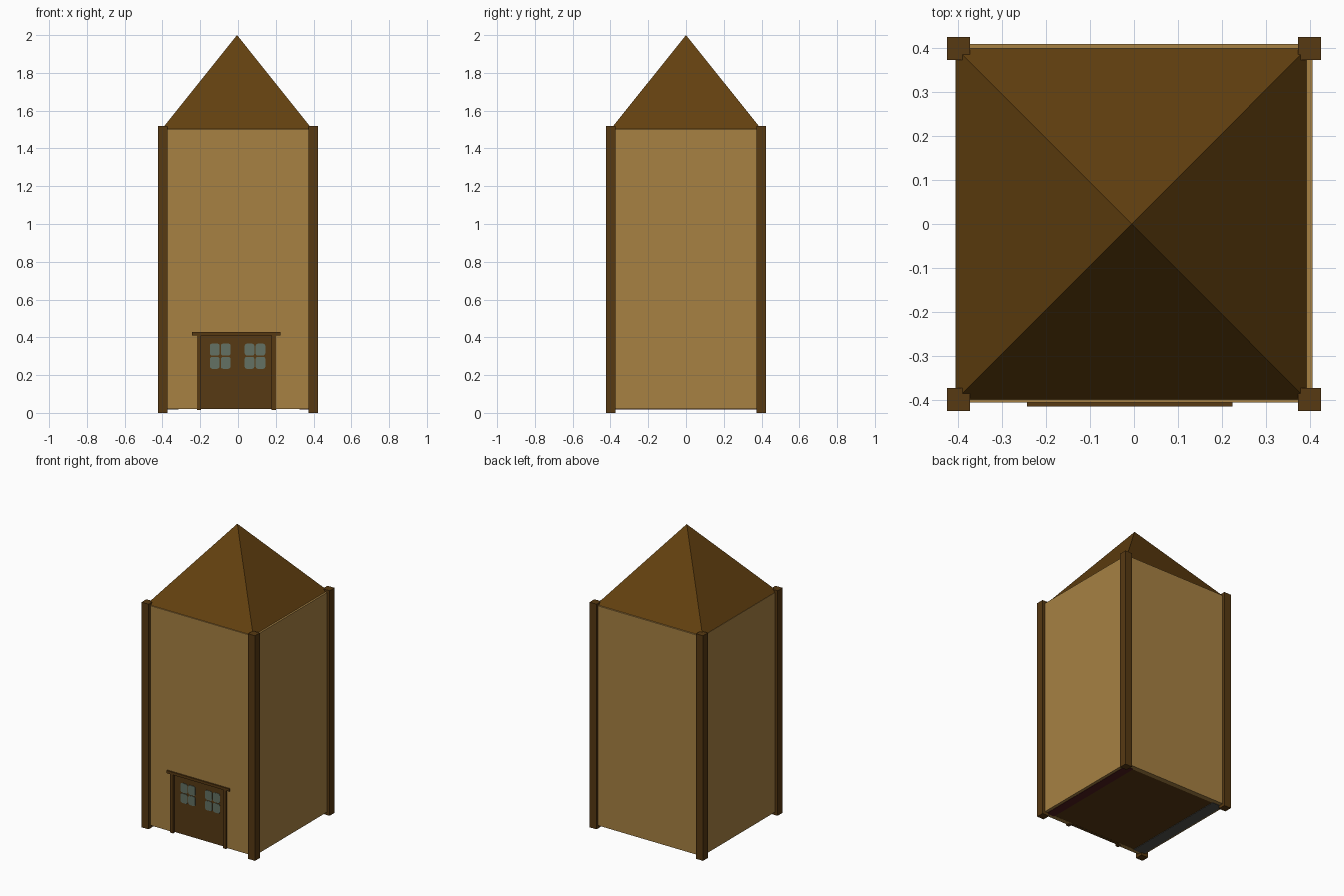
import bpy, math

if "Cube" in bpy.data.objects:
    bpy.data.objects.remove(bpy.data.objects["Cube"])


def material(name, r, g, b):
    m = bpy.data.materials.new(name)
    m.diffuse_color = (r, g, b, 1)
    m.use_nodes = True
    m.node_tree.nodes["Principled BSDF"].inputs["Base Color"].default_value = m.diffuse_color
    return m


PLASTER = material("tan plaster", 0.385, 0.218, 0.055)
TIMBER = material("dark timber", 0.095, 0.041, 0.006)
ROOF = material("roof brown", 0.125, 0.052, 0.005)
DOOR = material("door brown", 0.095, 0.042, 0.007)
GLASS = material("grey green glass", 0.125, 0.165, 0.125)
RED = material("dark red", 0.08, 0.012, 0.012)
STONE = material("grey stone", 0.085, 0.085, 0.075)


def mesh(name, verts, faces, mat):
    me = bpy.data.meshes.new(name)
    me.from_pydata(verts, [], faces)
    me.materials.append(mat)
    ob = bpy.data.objects.new(name, me)
    bpy.context.collection.objects.link(ob)
    return ob


def box(name, x0, x1, y0, y1, z0, z1, mat):
    v = [(x, y, z) for z in (z0, z1) for x, y in ((x0, y0), (x1, y0), (x1, y1), (x0, y1))]
    f = [(3, 2, 1, 0), (4, 5, 6, 7), (0, 1, 5, 4), (1, 2, 6, 5), (2, 3, 7, 6), (3, 0, 4, 7)]
    return mesh(name, v, f, mat)


def pane(name, x0, x1, z0, z1, y, thick, r, mat):
    """Thin upright plate with rounded corners, facing -y."""
    ring = []
    corners = ((x1 - r, z1 - r), (x0 + r, z1 - r), (x0 + r, z0 + r), (x1 - r, z0 + r))
    for i, (cx, cz) in enumerate(corners):
        for k in range(4):
            a = math.pi / 2 * (i + k / 3)
            ring.append((cx + r * math.cos(a), cz + r * math.sin(a)))
    n = len(ring)
    v = [(x, y, z) for x, z in ring] + [(x, y + thick, z) for x, z in ring]
    # Ring runs clockwise as seen from the back, so reverse it for the front
    f = [tuple(range(n))[::-1], tuple(range(n, 2 * n))]
    f += [(i, (i + 1) % n, n + (i + 1) % n, n + i) for i in range(n)]
    f[0], f[1] = f[0][::-1], f[1][::-1]
    f[2:] = [q[::-1] for q in f[2:]]
    return mesh(name, v, f, mat)


W, T = 0.405, 0.03      # wall half width and thickness
Z0, Z1 = 0.02, 1.503    # wall bottom and top
DL, DR, DT = -0.2, 0.18, 0.41  # doorway left, right, top

# Walls, with the front one split around the doorway
box("back_wall", -W, W, W - T, W + 0.003, Z0, Z1, PLASTER)
box("right_wall", W - T, W, -W + T, W - T, Z0, Z1, PLASTER)
box("left_wall", -W, -W + T, -W + T, W - T, Z0, Z1, PLASTER)
box("front_wall_upper", -W, W, -W, -W + T, DT, Z1, PLASTER)
box("front_wall_left", -W, DL, -W, -W + T, Z0, DT, PLASTER)
box("front_wall_right", DR, W, -W, -W + T, Z0, DT, PLASTER)

# Floor and the coloured strips along its sides
box("floor", -0.385, 0.385, -0.39, 0.39, 0.021, 0.04, TIMBER)
box("red_floor_strip", 0.325, 0.385, -0.38, 0.38, 0.018, 0.021, RED)
box("grey_floor_strip", -0.395, -0.315, -0.38, 0.38, 0.018, 0.021, STONE)

# Corner posts
for sx, side in ((-1, "left"), (1, "right")):
    for sy, end in ((-1, "front"), (1, "back")):
        cx, cy = 0.398 * sx, 0.398 * sy
        box(f"{end}_{side}_post", cx - 0.026, cx + 0.026, cy - 0.026, cy + 0.026, 0, 1.52, TIMBER)

# Pyramid roof
R = 0.398
mesh("roof", [(-R - 0.005, -R, 1.503), (R - 0.006, -R, 1.503), (R - 0.006, R, 1.503),
              (-R - 0.005, R, 1.503), (-0.005, 0, 2.0)],
     [(3, 2, 1, 0), (0, 1, 4), (1, 2, 4), (2, 3, 4), (3, 0, 4)], ROOF)

# Door with timber frame
box("door", DL, DR, -0.398, -0.378, Z0, DT, DOOR)
box("door_post_left", -0.218, -0.196, -0.412, -0.385, 0.015, DT, TIMBER)
box("door_post_right", 0.178, 0.2, -0.412, -0.385, 0.015, DT, TIMBER)
box("door_lintel", -0.243, 0.224, -0.414, -0.385, DT, 0.428, TIMBER)

# Door windows, four rounded panes each
for x, side in ((-0.094, "left"), (0.09, "right")):
    for i, dx in enumerate((-0.029, 0.029)):
        for j, z in enumerate((0.265, 0.335)):
            pane(f"{side}_window_pane_{i}{j}", x + dx - 0.026, x + dx + 0.026,
                 z - 0.032, z + 0.032, -0.401, 0.004, 0.013, GLASS)
